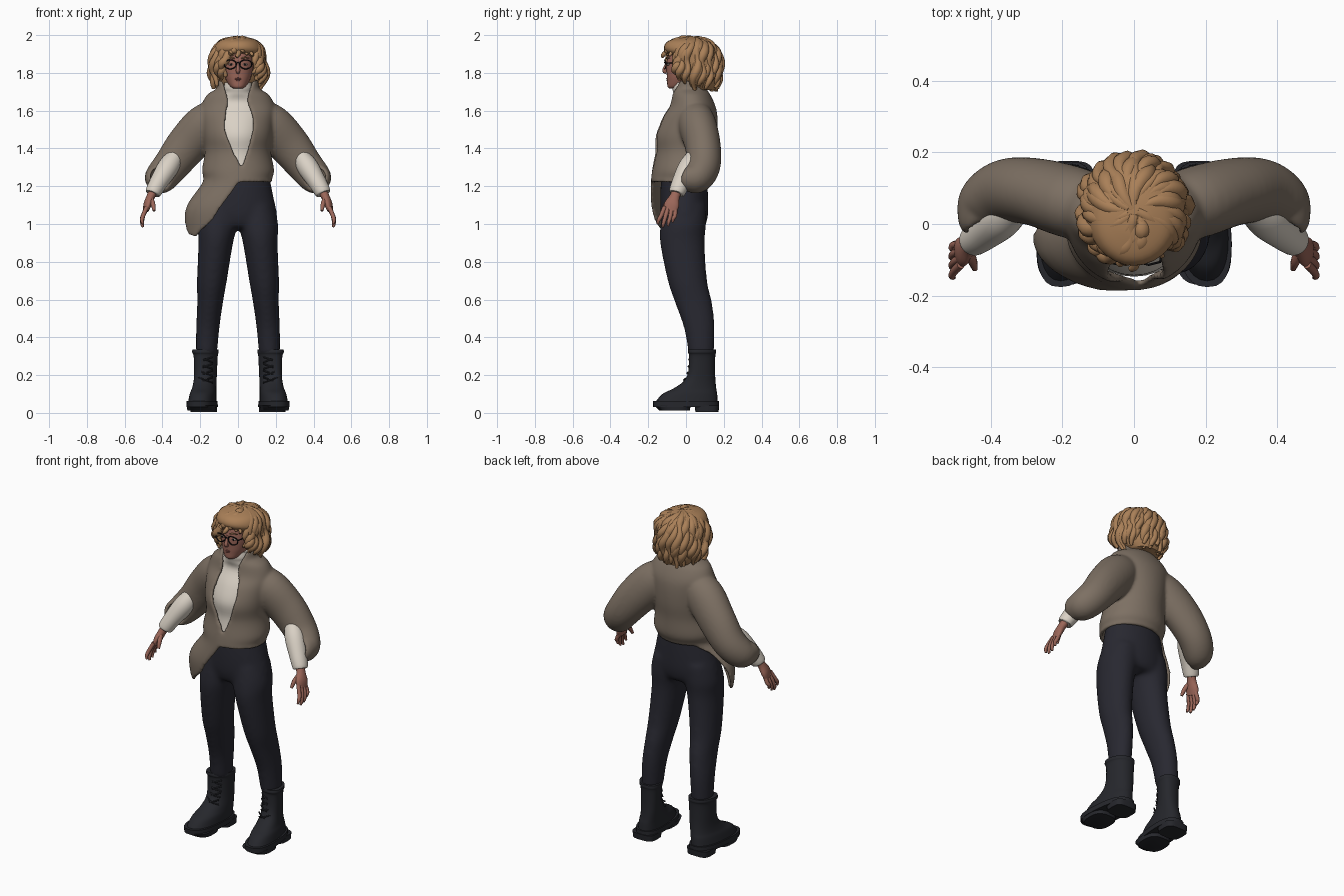
import bpy, bmesh, math, random
from mathutils import Vector

cube = bpy.data.objects.get("Cube")
if cube:
    bpy.data.objects.remove(cube)
random.seed(4)


def material(name, *rgb):
    m = bpy.data.materials.new(name)
    m.use_nodes = True
    m.diffuse_color = (*rgb, 1)
    bsdf = next(n for n in m.node_tree.nodes if n.type == "BSDF_PRINCIPLED")
    bsdf.inputs["Base Color"].default_value = (*rgb, 1)
    return m


WOOL = material("brown wool", .205, .162, .125)
KNIT = material("cream knit", .7, .64, .56)
HAIR = material("golden hair", .4, .215, .097)
SKIN = material("skin", .33, .135, .1)
LIPS = material("lips", .25, .085, .07)
CLOTH = material("navy cloth", .021, .021, .03)
BOOT = material("boot leather", .019, .02, .025)
BLACK = material("black", .006, .006, .007)
WHITE = material("eye white", .5, .42, .37)
meshes = []


def spline(rows, n=5):
    """Smooth interpolation through rows of equal length."""
    p = [rows[0], *rows, rows[-1]]
    out = []
    for a, b, c, d in zip(p, p[1:], p[2:], p[3:]):
        for k in range(n):
            t = k / n
            out.append([y + .5 * t * (z - x + t * (2*x - 5*y + 4*z - w + t * (3*(y - z) + w - x)))
                        for x, y, z, w in zip(a, b, c, d)])
    return out + [list(rows[-1])]


def lookup(table, z):
    """Linear reading of a table sorted by falling first column."""
    for a, b in zip(table, table[1:]):
        if z >= b[0]:
            t = min(1, max(0, (a[0] - z) / (a[0] - b[0])))
            return [x + (y - x) * t for x, y in zip(a, b)][1:]
    return table[-1][1:]


def grid_mesh(name, rows, mat, closed=True, caps=True):
    bm = bmesh.new()
    vs = [[bm.verts.new(p) for p in r] for r in rows]
    n = len(vs[0])
    for r, s in zip(vs, vs[1:]):
        for i in range(n if closed else n - 1):
            j = (i + 1) % n
            bm.faces.new((r[i], r[j], s[j], s[i]))
    if caps:
        bm.faces.new(vs[0])
        bm.faces.new(vs[-1])
    bmesh.ops.recalc_face_normals(bm, faces=bm.faces)
    me = bpy.data.meshes.new(name)
    bm.to_mesh(me)
    bm.free()
    me.materials.append(mat)
    ob = bpy.data.objects.new(name, me)
    bpy.context.collection.objects.link(ob)
    meshes.append(ob)
    return ob


def loft(name, rings, mat, e=2, caps=True):
    def sup(v):
        return math.copysign(abs(v) ** (2 / e), v)
    angles = [math.tau * i / 28 for i in range(28)]
    return grid_mesh(name, [[c + u * sup(math.cos(a)) + v * sup(math.sin(a)) for a in angles]
                            for c, u, v in rings], mat, caps=caps)


def stack(name, rows, mat, s=1, e=2, skew=0, n=5):
    """Level rings: height, centre x, half width, front y, back y."""
    rings = [(Vector((s * x, (f + b) / 2, z)), Vector((w, 0, 0)),
              Vector((-skew * s, (b - f) / 2, 0))) for z, x, w, f, b in spline(rows, n)]
    return loft(name, rings, mat, e)


def limb(name, rows, mat, s=1, caps=True):
    """Tube along a path: x, y, z and two radii."""
    pts = spline(rows)
    pos = [Vector(p[:3]) for p in pts]
    rings = []
    for i, p in enumerate(pts):
        t = (pos[min(i + 1, len(pos) - 1)] - pos[max(i - 1, 0)]).normalized()
        u = Vector((1, 0, 1))
        u = (u - t * u.dot(t)).normalized()
        rings.append([Vector((s * q.x, q.y, q.z)) for q in (pos[i], u * p[3], t.cross(u) * p[4])])
    return loft(name, rings, mat, caps=caps)


def fuse(name, parts, thickness, voxel, rounds):
    """Join parts into one skin with softened seams."""
    meshes[:] = [m for m in meshes if m not in parts]
    bpy.ops.object.select_all(action="DESELECT")
    for p in parts:
        p.select_set(True)
    ob = bpy.context.view_layer.objects.active = parts[0]
    bpy.ops.object.join()
    ob.name = name
    if thickness:
        shell = ob.modifiers.new("thickness", "SOLIDIFY")
        shell.thickness, shell.offset = thickness, 0
    skin = ob.modifiers.new("skin", "REMESH")
    skin.mode, skin.voxel_size, skin.use_smooth_shade = "VOXEL", voxel, True
    soft = ob.modifiers.new("soften", "SMOOTH")
    soft.factor, soft.iterations = .5, rounds


def cords(name, paths, mat, n=4, cyclic=False):
    """Round strands: each point is x, y, z, radius."""
    cu = bpy.data.curves.new(name, "CURVE")
    cu.dimensions = "3D"
    cu.bevel_depth, cu.bevel_resolution, cu.use_fill_caps = 1, 2, True
    for path in paths:
        pts = spline(path, n) if n else path
        sp = cu.splines.new("POLY")
        sp.points.add(len(pts) - 1)
        for q, p in zip(sp.points, pts):
            q.co, q.radius = (*p[:3], 1), p[3]
        sp.use_cyclic_u, sp.use_smooth = cyclic, True
    cu.materials.append(mat)
    bpy.context.collection.objects.link(bpy.data.objects.new(name, cu))


def ball(name, loc, size, mat):
    bpy.ops.mesh.primitive_uv_sphere_add(segments=20, ring_count=12, location=loc)
    ob = bpy.context.object
    ob.name, ob.scale = name, size
    ob.data.materials.append(mat)
    meshes.append(ob)


# Jacket shell: height, half width, front, back
TORSO = spline([(1.76, .1, -.055, .09), (1.71, .105, -.068, .1), (1.68, .155, -.07, .12),
                (1.62, .185, -.085, .147), (1.56, .183, -.128, .157), (1.47, .174, -.163, .157),
                (1.38, .165, -.156, .147), (1.28, .182, -.17, .142), (1.22, .174, -.176, .118),
                (1.08, .268, -.185, .115), (.93, .264, -.16, .105)])
# Front opening: height, left edge, right edge
EDGE = spline([(1.76, .08, -.085), (1.66, .048, -.053), (1.58, .073, -.063), (1.5, .078, -.068),
               (1.4, .053, -.03), (1.31, .023, .011), (1.22, 0, -.002)])
# Hem height against turn from the front, with the long flap on the right
HEM = [(360, 1.22), (345, 1.13), (330, 1.015), (303, .933), (283, .945), (268, 1.025),
       (245, 1.17), (220, 1.22), (0, 1.22)]
rows = []
for k in range(41):
    s = k / 40
    base = 1.76 - .54 * s
    width = lookup(TORSO, base)[0]
    left, right = [math.asin(max(-.95, min(.95, x / width))) for x in lookup(EDGE, base)]
    row = []
    for i in range(65):
        a = left + (math.tau + right - left) * i / 64
        drop = lookup(HEM, math.degrees(a))[0] - 1.22
        z = base + drop * max(0, (s - .65) / .35)
        w, f, b = lookup(TORSO, z)
        row.append((w * math.sin(a), (f + b) / 2 - (b - f) / 2 * math.cos(a), z))
    rows.append(row)
jacket = [grid_mesh("jacket_body", rows, WOOL, closed=False, caps=False)]

# Jumper under the jacket with a roll neck
rows = [(1.75, 0, .07, -.068, .06), (1.72, 0, .076, -.073, .065), (1.69, 0, .083, -.066, .075)]
for z in (1.64, 1.56, 1.47, 1.38, 1.3):
    w, f, b = lookup(TORSO, z)
    rows.append((z, 0, w - .032, f + .02, b - .03))
stack("jumper", rows, KNIT)

# Trousers seat, joined to the legs below
trousers = [stack("trousers_seat", [(1.26, 0, .165, -.13, .11), (1.15, 0, .187, -.137, .117),
                                    (1.05, 0, .207, -.134, .117), (.99, 0, .195, -.115, .1),
                                    (.975, 0, .15, -.08, .07)], CLOTH)]

for s, side in ((1, "left"), (-1, "right")):
    # Legs and boots
    trousers.append(stack(side + "_leg", [
        (1.1, .095, .095, -.12, .107), (1, .107, .106, -.135, .107), (.9, .118, .092, -.137, .099),
        (.7, .138, .079, -.097, .112), (.58, .148, .068, -.057, .139), (.45, .16, .062, -.011, .152),
        (.31, .167, .056, .014, .148)], CLOTH, s))
    stack(side + "_boot", [(.335, .173, .066, .012, .158), (.32, .173, .067, .01, .159),
                           (.3, .171, .061, .016, .155), (.22, .172, .058, .012, .154),
                           (.17, .174, .058, -.01, .156), (.13, .179, .062, -.065, .16),
                           (.1, .185, .068, -.125, .165), (.05, .19, .073, -.168, .168)],
          BOOT, s, 2.3, .015)
    stack(side + "_sole", [(.062, .19, .079, -.176, .174), (.032, .19, .08, -.174, .174)],
          BOOT, s, 2.6, .015, 1)
    stack(side + "_heel", [(.04, .182, .072, .045, .176), (.004, .182, .07, .05, .172)],
          BOOT, s, 3.5, 0, 1)
    stack(side + "_tread", [(.04, .194, .078, -.17, .025), (.012, .194, .074, -.14, .02)],
          BOOT, s, 2.8, 0, 1)
    laces = []
    for k in range(4):
        z, y = .16 + .036 * k, (-.012, .006, .012, .015)[k]
        for d in (-1, 1):
            laces.append([(s * .172 - d * .038, y + .022, z, .004), (s * .172, y, z + .014, .004),
                          (s * .172 + d * .038, y + .022, z + .028, .004)])
    cords(side + "_laces", laces, BOOT)

    # Sleeves, forearms and hands
    jacket.append(limb(side + "_sleeve", [
        (.07, .035, 1.6, .062, .07), (.165, .058, 1.53, .102, .09), (.268, .088, 1.42, .1, .085),
        (.352, .093, 1.312, .086, .08), (.405, .062, 1.25, .078, .073), (.42, .02, 1.24, .066, .062),
        (.418, .008, 1.24, .058, .054)], WOOL, s, False))
    limb(side + "_forearm", [(.33, .05, 1.36, .045, .045), (.37, .015, 1.3, .056, .056),
                             (.42, -.025, 1.22, .048, .05), (.448, -.047, 1.17, .042, .043),
                             (.453, -.051, 1.16, .035, .036)], KNIT, s)
    limb(side + "_hand", [(.445, -.045, 1.18, .024, .027), (.462, -.06, 1.145, .022, .027),
                          (.478, -.075, 1.105, .021, .04), (.488, -.085, 1.07, .014, .037)], SKIN, s)
    digits = [[(s * .483, -.085 + d, 1.09, .012), (s * .502, -.095 + 1.3 * d, 1.045, .0115),
               (s * .508, -.106 + 1.4 * d, end + .02, .01), (s * .503, -.11 + 1.4 * d, end, .006)]
              for d, end in ((-.028, 1.0), (-.009, .984), (.01, .99), (.028, 1.01))]
    digits.append([(s * .462, -.075, 1.135, .014), (s * .45, -.105, 1.105, .013),
                   (s * .444, -.125, 1.07, .008)])
    cords(side + "_fingers", digits, SKIN)

    # Eyes and brows
    ball(side + "_eye", (s * .037, -.093, 1.845), (.014, .008, .006), WHITE)
    ball(side + "_iris", (s * .037, -.099, 1.845), (.006, .003, .006), BLACK)
    cords(side + "_brow", [[(s * .016, -.103, 1.876, .003), (s * .038, -.1, 1.882, .004),
                            (s * .06, -.085, 1.877, .002)]], HAIR)
    # Spectacle rims and arms
    rim = [(s * .041 + .032 * math.cos(a), -.114 + .008 * abs(math.cos(a)), 1.845 + .024 * math.sin(a), .003)
           for a in [math.tau * k / 28 for k in range(28)]]
    cords(side + "_rim", [rim], BLACK, 0, True)
    cords(side + "_temple", [[(s * .073, -.106, 1.852, .003), (s * .088, 0, 1.852, .003)]], BLACK)

fuse("jacket", jacket, .02, .008, 12)
fuse("trousers", trousers, 0, .012, 10)

# Head and face
stack("head", [(1.718, 0, .025, -.09, -.03), (1.728, 0, .042, -.098, .01), (1.755, 0, .06, -.1, .05),
               (1.79, 0, .073, -.102, .07), (1.85, 0, .083, -.103, .1), (1.93, 0, .078, -.085, .1),
               (1.96, 0, .05, -.05, .07)], SKIN, e=2.2)
cords("nose", [[(0, -.098, 1.862, .006), (0, -.108, 1.835, .008), (0, -.114, 1.812, .012),
                (0, -.104, 1.802, .009)]], SKIN)
cords("lips", [[(-.022, -.094, 1.766, .002), (-.008, -.1, 1.77, .004), (.008, -.1, 1.77, .004),
                (.022, -.094, 1.766, .002)],
               [(-.018, -.094, 1.763, .002), (0, -.099, 1.761, .005), (.018, -.094, 1.763, .002)]], LIPS)
cords("bridge", [[(-.01, -.11, 1.85, .003), (0, -.113, 1.855, .003), (.01, -.11, 1.85, .003)]], BLACK)

# Hair cap and thick curly locks falling from the crown
stack("hair_cap", [(1.71, 0, .085, .03, .16), (1.75, 0, .12, -.005, .173), (1.81, 0, .138, -.035, .178),
                   (1.88, 0, .14, -.07, .175), (1.925, 0, .13, -.115, .162),
                   (1.965, 0, .105, -.1, .135), (1.986, 0, .055, -.04, .08), (1.992, 0, .012, .01, .04)], HAIR)
locks = []
for layer in range(2):
    for k in range(23):
        turn = math.tau * (k + .5 * layer) / 23 + random.uniform(-.09, .09)
        off = min(turn % math.tau, math.tau - turn % math.tau)
        fringe = off < .62
        end = 1.89 if fringe else max(1.71, 1.84 - .085 * off)
        end += random.uniform(-.01, .03)
        phase, size, start = random.uniform(0, 6), random.uniform(.018, .026), random.uniform(.03, .3)
        low = math.acos(max(0, min(1, (end - 1.87) / .11))) if fringe else math.pi / 2
        path = []
        for j in range(15):
            t = j / 14
            q = 0 if fringe else max(0, (t - .5) / .5)
            lat = start + (low - start) * min(1, t * (1 if fringe else 2))
            z = 1.87 + .11 * math.cos(lat) - (1.87 - end) * q
            curl = math.sin(phase + 12 * t)
            r = math.sin(lat) * (1 - .06 * layer) + .06 * curl * t + .1 * math.sin(math.pi * q) - .1 * q
            a = turn + .35 * (1 - t) ** 2 + .07 * math.cos(phase + 12 * t)
            reach = .155 if fringe else .14
            path.append((.135 * r * math.sin(a), .037 - reach * r * math.cos(a), z,
                         size * (1 - .6 * t ** 5) * (.9 + .18 * curl) * (.6 + .4 * min(1, 4 * t))))
        locks.append(path)
cords("hair_locks", locks, HAIR, 2)

# Smooth shading with sharp edges kept
bpy.ops.object.select_all(action="DESELECT")
for ob in meshes:
    ob.select_set(True)
bpy.context.view_layer.objects.active = meshes[0]
bpy.ops.object.shade_smooth_by_angle(angle=math.radians(50))
